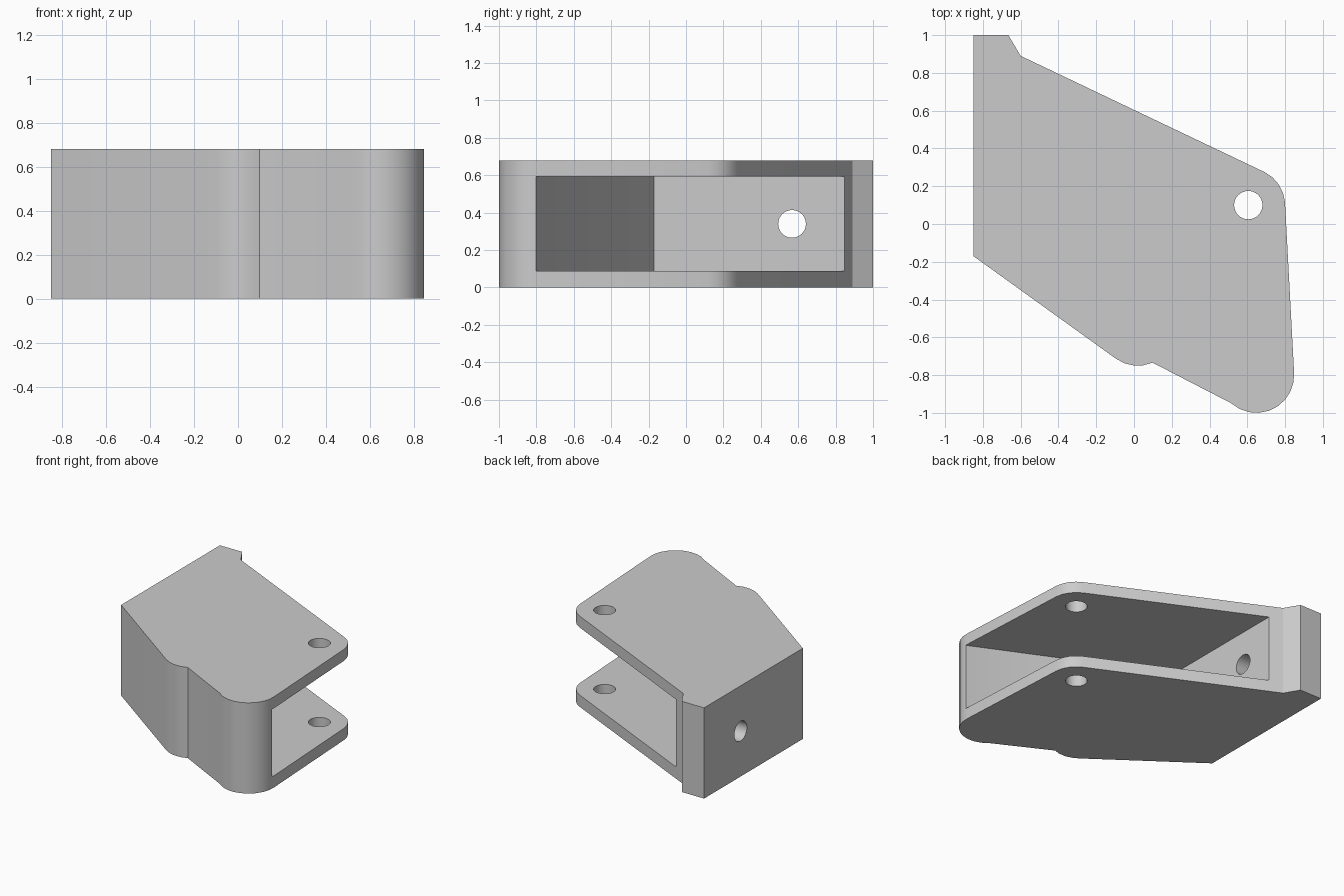
import bpy
import bmesh
from math import cos, sin, radians
from mathutils import Matrix

cube = bpy.data.objects.get("Cube")
if cube:
    bpy.data.objects.remove(cube, do_unlink=True)

HEIGHT = 0.68

grey = bpy.data.materials.new("plain grey")
grey.use_nodes = True
grey.diffuse_color = (0.6, 0.6, 0.6, 1)
grey.node_tree.nodes["Principled BSDF"].inputs["Base Color"].default_value = (0.6, 0.6, 0.6, 1)


def arc(cx, cy, r, start, end, steps):
    """Points along a circular arc, angles in degrees."""
    angles = [radians(start + (end - start) * i / steps) for i in range(steps + 1)]
    return [(cx + r * cos(a), cy + r * sin(a)) for a in angles]


def finish(name, bm):
    bmesh.ops.recalc_face_normals(bm, faces=bm.faces)
    mesh = bpy.data.meshes.new(name)
    bm.to_mesh(mesh)
    bm.free()
    mesh.materials.append(grey)
    obj = bpy.data.objects.new(name, mesh)
    bpy.context.collection.objects.link(obj)
    return obj


def prism(name, outline, z0, z1):
    """Extrude a plan outline from z0 to z1."""
    bm = bmesh.new()
    face = bm.faces.new([bm.verts.new((x, y, z0)) for x, y in outline])
    grown = bmesh.ops.extrude_face_region(bm, geom=[face])["geom"]
    verts = [g for g in grown if isinstance(g, bmesh.types.BMVert)]
    bmesh.ops.translate(bm, verts=verts, vec=(0, 0, z1 - z0))
    return finish(name, bm)


def drill(name, centre, radius, depth, axis):
    """Round cutter along the x or z axis."""
    bm = bmesh.new()
    turn = Matrix.Rotation(radians(90), 4, "Y") if axis == "X" else Matrix()
    bmesh.ops.create_cone(bm, cap_ends=True, segments=32, radius1=radius, radius2=radius,
                          depth=depth, matrix=Matrix.Translation(centre) @ turn)
    return finish(name, bm)


# Bracket body: plan outline, counter-clockwise from the back corner
outline = [(-0.85, 1.0), (-0.85, -0.17)]
outline += arc(0.02, -0.55, 0.2, 234, 293, 4)        # small bulge on the front
outline += arc(0.648, -0.8, 0.2, 228, 365, 9)        # large front corner
outline += arc(0.605, 0.1, 0.195, 5, 64, 4)          # corner around the pin hole
outline += [(-0.6, 0.89), (-0.665, 1.0)]             # lip at the back
body = prism("bracket_body", outline, 0, HEIGHT)

# Open slot between the two plates, then the pin hole and the wall hole
slot = [(-0.51, -0.17), (0.845, -0.803), (1.2, -0.803), (1.2, 1.2), (-0.51, 1.2)]
cutters = [
    prism("slot_cutter", slot, 0.088, 0.594),
    drill("pin_hole_cutter", (0.605, 0.1, HEIGHT / 2), 0.075, 1.2, "Z"),
    drill("wall_hole_cutter", (-0.7, 0.567, HEIGHT / 2), 0.074, 0.8, "X"),
]

bpy.context.view_layer.objects.active = body
for cutter in cutters:
    cut = body.modifiers.new(cutter.name, "BOOLEAN")
    cut.operation = "DIFFERENCE"
    cut.solver = "EXACT"
    cut.object = cutter
    cutter.hide_render = True
    bpy.ops.object.modifier_apply(modifier=cut.name)
    bpy.data.objects.remove(cutter, do_unlink=True)

# Smooth round walls, sharp plate edges
bpy.ops.object.select_all(action="DESELECT")
body.select_set(True)
bpy.ops.object.shade_smooth_by_angle(angle=radians(30))
